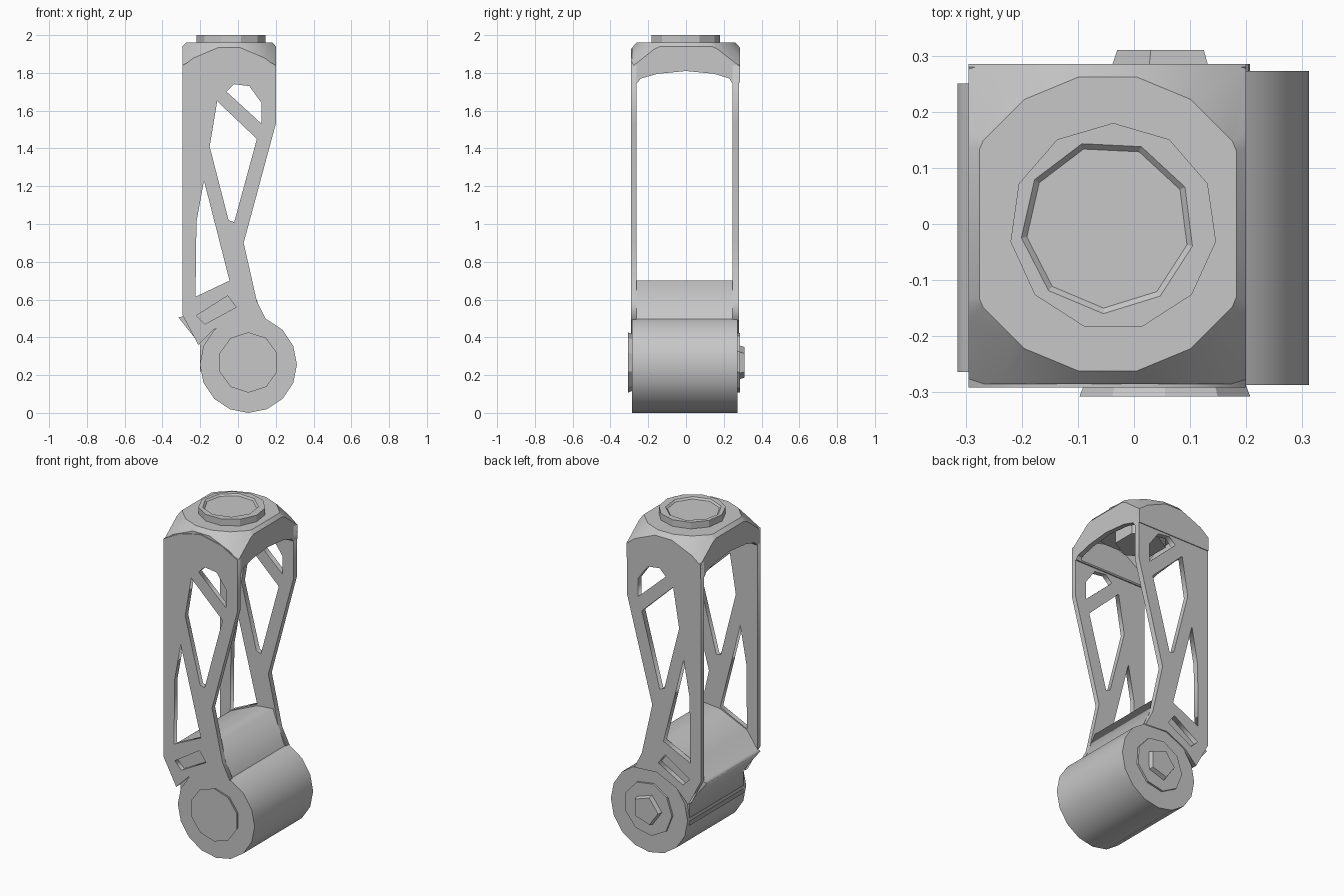
import bpy, bmesh, math
from mathutils import Matrix, Euler

if "Cube" in bpy.data.objects:
    bpy.data.objects.remove(bpy.data.objects["Cube"])

GREY = (0.57, 0.57, 0.57, 1)
grey = bpy.data.materials.new("plain grey")
grey.use_nodes = True
grey.diffuse_color = GREY
grey.node_tree.nodes["Principled BSDF"].inputs["Base Color"].default_value = GREY

TURN = {"x": (math.pi / 2, 0, math.pi / 2), "y": (math.pi / 2, 0, 0), "z": (0, 0, 0)}


def add(name, mesh):
    ob = bpy.data.objects.new(name, mesh)
    bpy.context.collection.objects.link(ob)
    mesh.materials.clear()
    mesh.materials.append(grey)
    return ob


def prism(name, loops, axis, start, end):
    """Extrude a closed outline (first loop) with holes (other loops) along an axis."""
    curve = bpy.data.curves.new(name, "CURVE")
    curve.dimensions = "2D"
    curve.fill_mode = "BOTH"
    curve.extrude = (end - start) / 2
    for loop in loops:
        s = curve.splines.new("POLY")
        s.points.add(len(loop) - 1)
        for p, (a, b) in zip(s.points, loop):
            p.co = (a, b, 0, 1)
        s.use_cyclic_u = True
    temp = bpy.data.objects.new(name, curve)
    bpy.context.collection.objects.link(temp)
    bpy.context.view_layer.update()
    mesh = bpy.data.meshes.new_from_object(
        temp.evaluated_get(bpy.context.evaluated_depsgraph_get()))
    bpy.data.objects.remove(temp)
    mid = (start + end) / 2
    shift = [mid if a == axis else 0 for a in "xyz"]
    mesh.transform(Matrix.Translation(shift) @ Euler(TURN[axis]).to_matrix().to_4x4())
    bm = bmesh.new()
    bm.from_mesh(mesh)
    bmesh.ops.remove_doubles(bm, verts=bm.verts, dist=1e-4)
    bmesh.ops.recalc_face_normals(bm, faces=bm.faces)
    bm.to_mesh(mesh)
    bm.free()
    return add(name, mesh)


def drum(name, sides, r1, r2, depth, loc, axis="z", spin=0):
    """Cylinder or cone; r1 is the low end along the local axis."""
    bm = bmesh.new()
    bmesh.ops.create_cone(bm, cap_ends=True, segments=sides, radius1=r1, radius2=r2, depth=depth)
    m = (Matrix.Translation(loc) @ Euler(TURN[axis]).to_matrix().to_4x4()
         @ Matrix.Rotation(spin, 4, "Z"))
    bmesh.ops.transform(bm, matrix=m, verts=bm.verts)
    mesh = bpy.data.meshes.new(name)
    bm.to_mesh(mesh)
    bm.free()
    return add(name, mesh)


def boolean(ob, tool, op):
    mod = ob.modifiers.new(op.lower(), "BOOLEAN")
    mod.object, mod.operation, mod.solver = tool, op, "EXACT"
    bpy.context.view_layer.update()
    mesh = bpy.data.meshes.new_from_object(
        ob.evaluated_get(bpy.context.evaluated_depsgraph_get()))
    ob.modifiers.clear()
    ob.data = mesh
    bpy.data.objects.remove(tool)


def smooth(ob, degrees):
    bpy.context.view_layer.objects.active = ob
    ob.select_set(True)
    bpy.ops.object.shade_smooth_by_angle(angle=math.radians(degrees))
    ob.select_set(False)


# Truss side plates with their cut-outs
outline = [(-.295, .52), (-.295, 1.84), (-.18, 1.9), (-.05, 1.93), (.09, 1.9), (.2, 1.84),
           (.2, 1.53), (.03, .9), (.1, .59), (.15, .49), (0, .5), (-.13, .44), (-.21, .36)]
top_hole = [(-.06, 1.7), (-.02, 1.74), (.06, 1.73), (.125, 1.64), (.125, 1.53)]
middle_hole = [(-.11, 1.65), (.1, 1.45), (-.02, 1.01), (-.05, 1.02), (-.15, 1.41)]
lower_hole = [(-.18, 1.23), (-.045, .7), (-.225, .615), (-.22, 1.01)]
slot = [(-.22, .515), (-.055, .62), (-.01, .56), (-.175, .47)]
loops = [outline, top_hole, middle_hole, lower_hole, slot]
prism("front_side_plate", loops, "y", -.291, -.262)
prism("back_side_plate", loops, "y", .247, .28)

# Bracket joining the plates to the lower drum
prism("lower_bracket", [[(-.315, .505), (-.295, .51), (-.225, .61), (-.045, .69), (.06, .7),
                         (.135, .505), (.2, .42), (0, .2), (-.2, .22), (-.2, .36)]],
      "y", -.264, .25)

# Lower drum, smooth around its side
CX, CZ = .055, .257
smooth(drum("lower_drum", 16, .257, .257, .56, (CX, -.007, CZ), "y"), 35)

# Hub discs on the drum ends
drum("front_hub", 10, .15, .16, .025, (CX, -.295, CZ + .01), "y")
drum("back_hub", 9, .16, .16, .02, (CX, .275, CZ + .01), "y", spin=.2)
drum("back_hub_nut", 5, .085, .095, .03, (CX, .295, CZ + .01), "y", spin=.3)

# Top cap: a chamfered block trimmed by a cone, arched and hollow underneath
TX = -.047
cap = prism("top_cap", [[(-.295, 1.75), (-.295, 1.94), (-.275, 1.96), (.183, 1.96),
                         (.2, 1.94), (.2, 1.75)]], "y", -.285, .285)
boolean(cap, drum("cap_cone", 16, .47, .267, .22, (TX, 0, 1.85), spin=math.pi / 16),
        "INTERSECT")
arch = [(-.262, 1.7), (-.262, 1.74), (-.24, 1.77), (-.15, 1.795), (0, 1.81),
        (.15, 1.795), (.23, 1.77), (.247, 1.74), (.247, 1.7)]
boolean(cap, prism("cap_arch", [arch], "x", -.4, .4), "DIFFERENCE")
hollow = prism("cap_hollow", [[(-.265, -.25), (.17, -.25), (.17, .24), (-.265, .24)]],
               "z", 1.7, 1.92)
boolean(hollow, drum("hollow_cone", 16, .44, .25, .22, (TX, 0, 1.82)), "INTERSECT")
boolean(cap, hollow, "DIFFERENCE")
smooth(cap, 25)
drum("inner_motor", 6, .14, .14, .12, (TX, 0, 1.88))

# Top disc with a shallow dish
disc = drum("top_disc", 11, .185, .185, .05, (TX + .01, -.005, 1.975))
boolean(disc, drum("disc_dish", 9, .145, .165, .02, (TX, -.005, 2.0), spin=.3), "DIFFERENCE")
